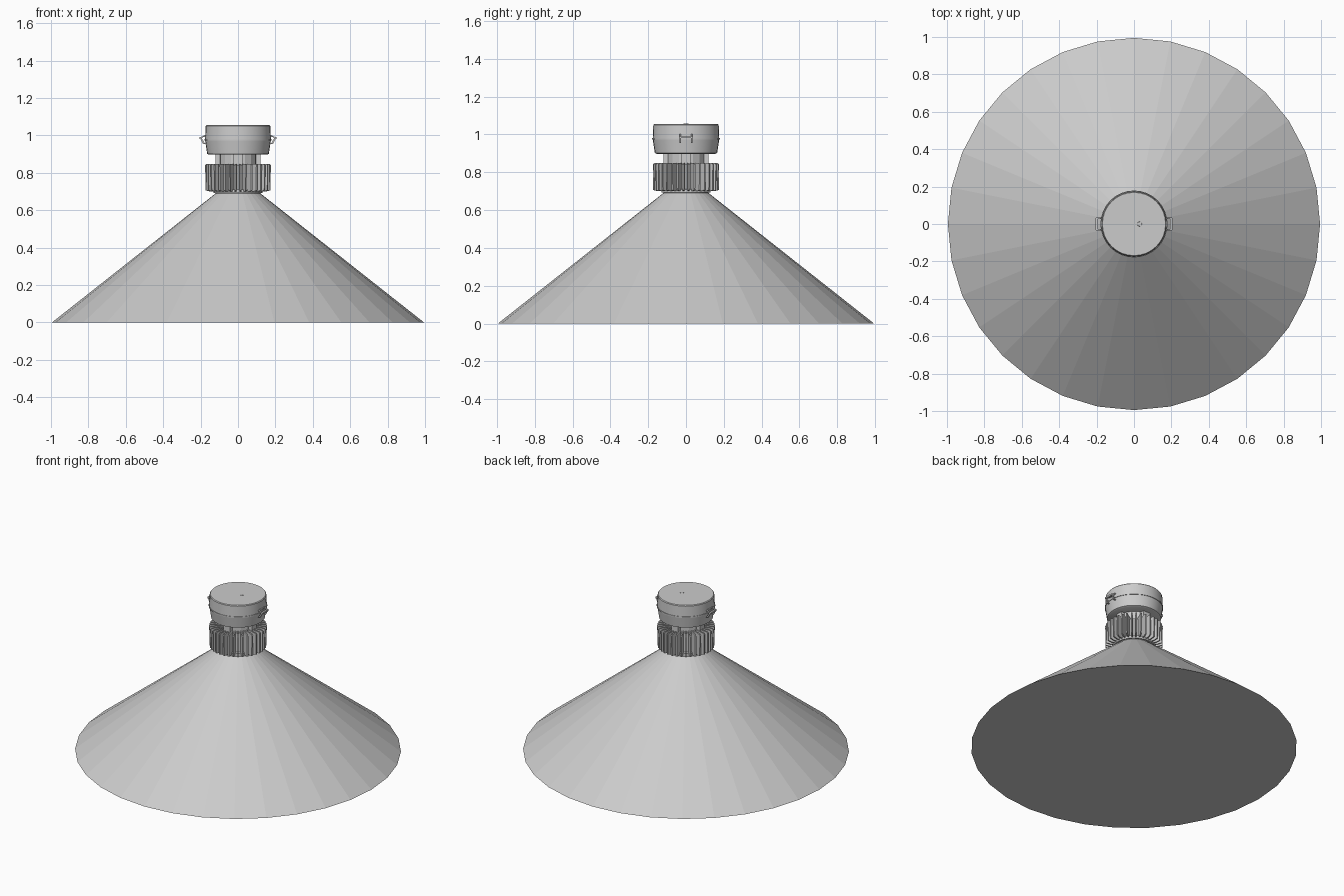
import bpy, bmesh, math
from mathutils import Vector, Matrix

if "Cube" in bpy.data.objects:
    bpy.data.objects.remove(bpy.data.objects["Cube"])

grey = bpy.data.materials.new("light_grey")
grey.diffuse_color = (0.6, 0.6, 0.6, 1)
grey.use_nodes = True
grey.node_tree.nodes["Principled BSDF"].inputs["Base Color"].default_value = grey.diffuse_color


def finish(name, bm, smooth=False):
    bmesh.ops.recalc_face_normals(bm, faces=bm.faces)
    me = bpy.data.meshes.new(name)
    bm.to_mesh(me)
    bm.free()
    me.materials.append(grey)
    ob = bpy.data.objects.new(name, me)
    bpy.context.collection.objects.link(ob)
    if smooth:
        bpy.context.view_layer.objects.active = ob
        ob.select_set(True)
        bpy.ops.object.shade_smooth_by_angle(angle=math.radians(30))
        ob.select_set(False)
    return ob


def lathe(name, profile, sides, smooth=False, centre=(0, 0)):
    """Closed solid of revolution from (radius, z) points, bottom to top."""
    bm = bmesh.new()
    rings = []
    for r, z in profile:
        rings.append([bm.verts.new((centre[0] + r * math.cos(2 * math.pi * i / sides),
                                    centre[1] + r * math.sin(2 * math.pi * i / sides), z))
                      for i in range(sides)])
    for a, b in zip(rings, rings[1:]):
        for i in range(sides):
            j = (i + 1) % sides
            bm.faces.new((a[i], a[j], b[j], b[i]))
    bm.faces.new(rings[0][::-1])
    bm.faces.new(rings[-1])
    return finish(name, bm, smooth)


def extrude_profile(bm, pts, width, matrix):
    """Prism with an (x, z) outline, centred across y, then transformed."""
    sides = [[bm.verts.new(matrix @ Vector((x, s * width / 2, z))) for x, z in pts]
             for s in (-1, 1)]
    bm.faces.new(sides[0])
    bm.faces.new(sides[1][::-1])
    n = len(pts)
    for i in range(n):
        j = (i + 1) % n
        bm.faces.new((sides[0][i], sides[1][i], sides[1][j], sides[0][j]))


# Wide faceted shade, closed underneath
lathe("shade", [(0.995, 0), (0.12, 0.69), (0.12, 0.70)], 32)

# Heat sink core with a ring of radial fins
lathe("heat_sink_core", [(0.13, 0.692), (0.13, 0.71), (0.108, 0.712), (0.108, 0.84)], 32)
bm = bmesh.new()
fin = [(0.09, 0.70), (0.15, 0.70), (0.174, 0.706), (0.176, 0.842),
       (0.168, 0.848), (0.09, 0.848)]
FINS = 36
for i in range(FINS):
    extrude_profile(bm, fin, 0.008, Matrix.Rotation(2 * math.pi * (i + 0.5) / FINS, 4, 'Z'))
finish("heat_sink_fins", bm)

# Neck between heat sink and driver housing, with four bracket posts
lathe("neck", [(0.10, 0.835), (0.10, 0.905)], 16)
bm = bmesh.new()
for i in range(4):
    extrude_profile(bm, [(0.07, 0.84), (0.12, 0.84), (0.12, 0.905), (0.07, 0.905)],
                    0.05, Matrix.Rotation(math.pi * i / 2, 4, 'Z'))
finish("neck_brackets", bm)

# Driver housing: tapered cup, seam ring and lid
lathe("housing_cup", [(0.155, 0.897), (0.165, 0.902), (0.176, 0.974)], 32, True)
lathe("housing_seam", [(0.179, 0.973), (0.179, 0.981)], 32, True)
lathe("housing_lid", [(0.176, 0.98), (0.173, 1.05), (0.169, 1.055)], 32, True)
lathe("lid_plug", [(0.014, 1.05), (0.012, 1.057)], 12, centre=(0.03, 0))

# Spring clips on both sides: bent side wires, cross bar and lever
for name, turn in (("right_clip", 0), ("left_clip", math.pi)):
    bm = bmesh.new()
    rot = Matrix.Rotation(turn, 4, 'Z')
    wire = [(0.172, 0.998), (0.178, 1.003), (0.203, 0.988), (0.188, 0.955),
            (0.172, 0.955), (0.180, 0.962), (0.194, 0.986)]
    for y in (-0.03, 0.03):
        extrude_profile(bm, wire, 0.008, rot @ Matrix.Translation((0, y, 0)))
    extrude_profile(bm, [(0.192, 0.981), (0.205, 0.981), (0.205, 0.991), (0.192, 0.991)],
                    0.066, rot)
    extrude_profile(bm, [(0.170, 0.992), (0.180, 0.992), (0.180, 1.002), (0.170, 1.002)],
                    0.04, rot)
    finish(name, bm)
